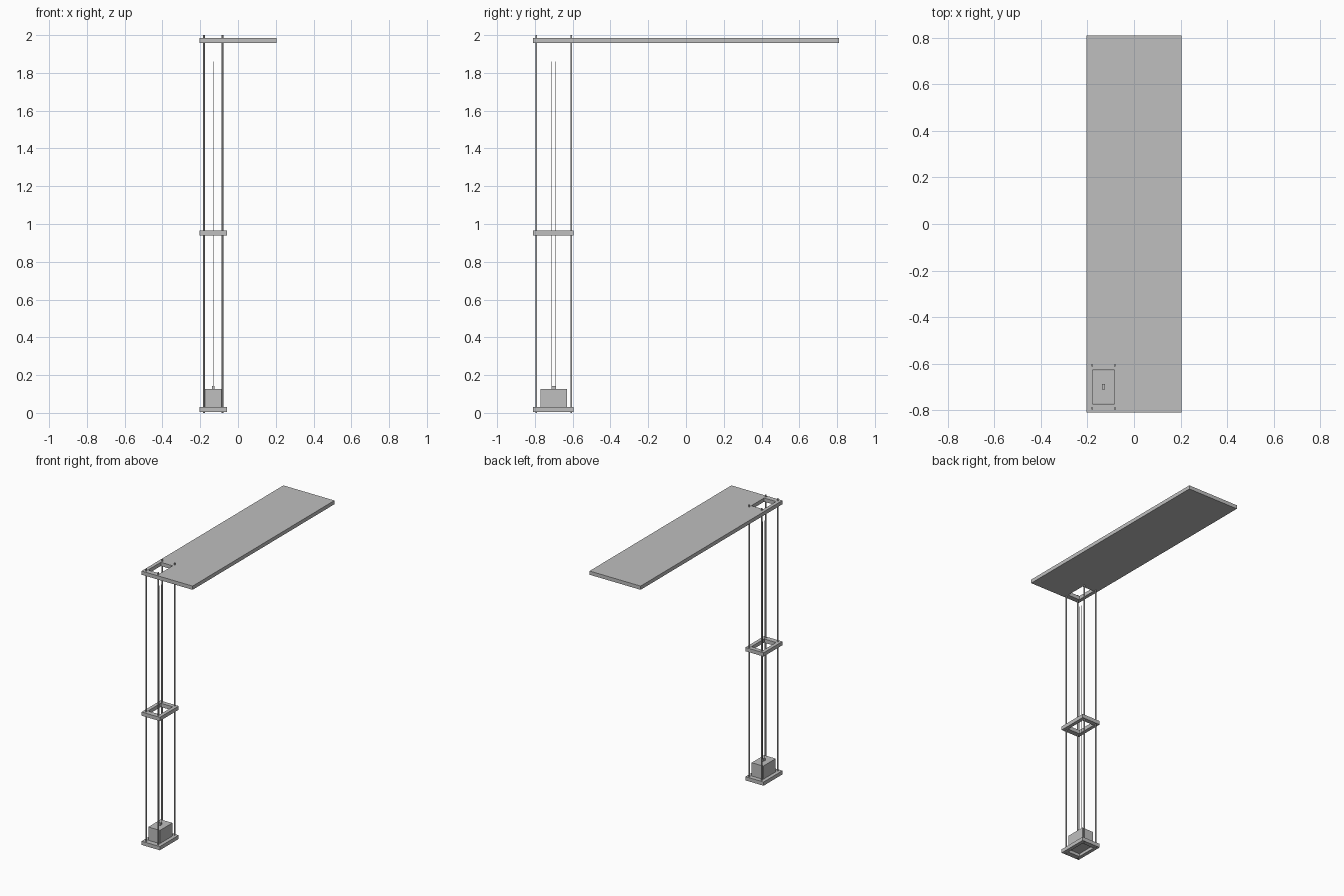
import bpy, bmesh

if "Cube" in bpy.data.objects:
    bpy.data.objects.remove(bpy.data.objects["Cube"], do_unlink=True)

grey = bpy.data.materials.new("light_grey")
grey.use_nodes = True
colour = (0.52, 0.52, 0.52, 1)
grey.diffuse_color = colour
grey.node_tree.nodes["Principled BSDF"].inputs["Base Color"].default_value = colour

# Centre of the shaft and its opening
CX, CY = -0.131, -0.70
HOLE_X, HOLE_Y = 0.0475, 0.073


def finish(name, bm):
    bmesh.ops.recalc_face_normals(bm, faces=bm.faces)
    mesh = bpy.data.meshes.new(name)
    bm.to_mesh(mesh)
    bm.free()
    mesh.materials.append(grey)
    obj = bpy.data.objects.new(name, mesh)
    bpy.context.collection.objects.link(obj)
    return obj


def box(name, x0, x1, y0, y1, z0, z1):
    bm = bmesh.new()
    bmesh.ops.create_cube(bm, size=1)
    for v in bm.verts:
        v.co = (x1 if v.co.x > 0 else x0, y1 if v.co.y > 0 else y0, z1 if v.co.z > 0 else z0)
    return finish(name, bm)


def holed_plate(name, x0, x1, y0, y1, z0, z1):
    """Flat plate with the shaft opening through it."""
    bm = bmesh.new()
    outer = [(x0, y0), (x1, y0), (x1, y1), (x0, y1)]
    hx0, hx1, hy0, hy1 = CX - HOLE_X, CX + HOLE_X, CY - HOLE_Y, CY + HOLE_Y
    inner = [(hx0, hy0), (hx1, hy0), (hx1, hy1), (hx0, hy1)]
    o = [bm.verts.new((x, y, z0)) for x, y in outer]
    i = [bm.verts.new((x, y, z0)) for x, y in inner]
    for a in range(4):
        b = (a + 1) % 4
        bm.faces.new((o[a], o[b], i[b], i[a]))
    ext = bmesh.ops.extrude_face_region(bm, geom=bm.faces[:], use_keep_orig=True)
    for v in ext["geom"]:
        if isinstance(v, bmesh.types.BMVert):
            v.co.z = z1
    return finish(name, bm)


def rod(name, x, y, z0, z1, radius, sides):
    bm = bmesh.new()
    bmesh.ops.create_cone(bm, cap_ends=True, segments=sides, radius1=radius,
                          radius2=radius, depth=z1 - z0)
    bmesh.ops.translate(bm, verts=bm.verts, vec=(x, y, (z0 + z1) / 2))
    obj = finish(name, bm)
    bpy.ops.object.select_all(action="DESELECT")
    obj.select_set(True)
    bpy.context.view_layer.objects.active = obj
    bpy.ops.object.shade_smooth_by_angle()


# Base, middle and top plates
THICK = 0.027
holed_plate("base_frame", -0.204, -0.058, -0.81, -0.595, 0.005, 0.005 + THICK)
holed_plate("middle_frame", -0.204, -0.058, -0.81, -0.595, 0.939, 0.939 + THICK)
holed_plate("top_slab", -0.204, 0.204, -0.81, 0.81, 1.958, 1.958 + THICK)

# Four corner guide rods
for sx, side in ((-1, "right"), (1, "left")):
    for sy, end in ((-1, "front"), (1, "back")):
        rod(f"guide_rod_{end}_{side}", CX + sx * 0.049, CY + sy * 0.0925, 0, 2, 0.005, 16)

# Lift cabin, its hanger block and two cables
box("lift_cabin", CX - 0.0465, CX + 0.0465, CY - 0.071, CY + 0.071, 0.025, 0.127)
box("cable_hanger", CX - 0.006, CX + 0.006, CY - 0.012, CY + 0.012, 0.127, 0.142)
for sy, end in ((-1, "front"), (1, "back")):
    rod(f"cable_{end}", CX, CY + sy * 0.0105, 0.135, 1.86, 0.0015, 10)
